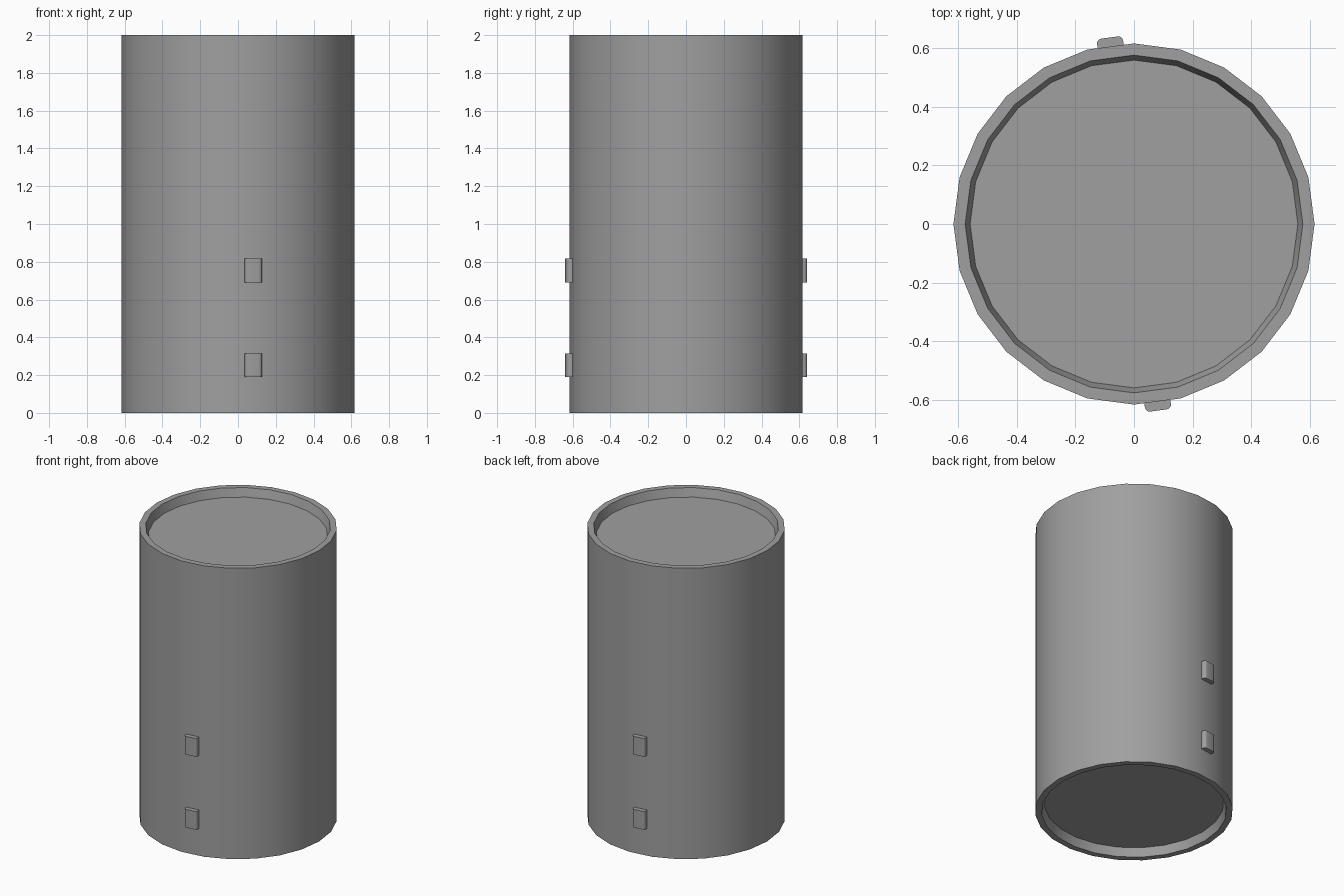
import bpy, bmesh, math
from mathutils import Matrix

if "Cube" in bpy.data.objects:
    bpy.data.objects.remove(bpy.data.objects["Cube"])

SIDES, R = 24, 0.617

grey = bpy.data.materials.new("plain grey")
grey.diffuse_color = (0.35, 0.35, 0.35, 1)
grey.use_nodes = True
grey.node_tree.nodes["Principled BSDF"].inputs["Base Color"].default_value = grey.diffuse_color


def finish(name, bm):
    bmesh.ops.recalc_face_normals(bm, faces=bm.faces)
    me = bpy.data.meshes.new(name)
    bm.to_mesh(me)
    bm.free()
    me.materials.append(grey)
    ob = bpy.data.objects.new(name, me)
    bpy.context.collection.objects.link(ob)
    bpy.ops.object.select_all(action='DESELECT')
    ob.select_set(True)
    bpy.context.view_layer.objects.active = ob
    bpy.ops.object.shade_smooth_by_angle(angle=math.radians(30))
    return ob


# Can body: lathed profile with a tapered recess at both ends
profile = [(0.56, 0.058), (0.577, 0), (R, 0), (R, 2), (0.577, 2), (0.56, 1.942)]
bm = bmesh.new()
rings = []
for r, z in profile:
    rings.append([bm.verts.new((r * math.cos(math.tau * i / SIDES),
                                r * math.sin(math.tau * i / SIDES), z))
                  for i in range(SIDES)])
for a, b in zip(rings, rings[1:]):
    for i in range(SIDES):
        j = (i + 1) % SIDES
        bm.faces.new((a[i], a[j], b[j], b[i]))
bm.faces.new(rings[0])
bm.faces.new(rings[-1])
finish("can_body", bm)


# Small lugs: boxes with rounded outer vertical edges, flat on a wall facet
def lug(name, angle, z):
    width, height, sink, out = 0.09, 0.125, 0.006, 0.031
    wall = R * math.cos(math.pi / SIDES)
    bm = bmesh.new()
    bmesh.ops.create_cube(bm, size=1, matrix=Matrix.Translation(
        (wall + (out - sink) / 2, 0, z)) @ Matrix.Diagonal((out + sink, width, height, 1)))
    edges = [e for e in bm.edges if all(v.co.x > wall for v in e.verts)
             and abs(e.verts[0].co.z - e.verts[1].co.z) > 0.01]
    bmesh.ops.bevel(bm, geom=edges, offset=0.017, segments=4, profile=0.5,
                    affect='EDGES')
    bm.transform(Matrix.Rotation(angle, 4, 'Z'))
    finish(name, bm)


for side, deg in (("front", -82.5), ("back", 97.5)):
    for level, z in (("lower", 0.252), ("upper", 0.754)):
        lug(f"{side}_{level}_lug", math.radians(deg), z)
